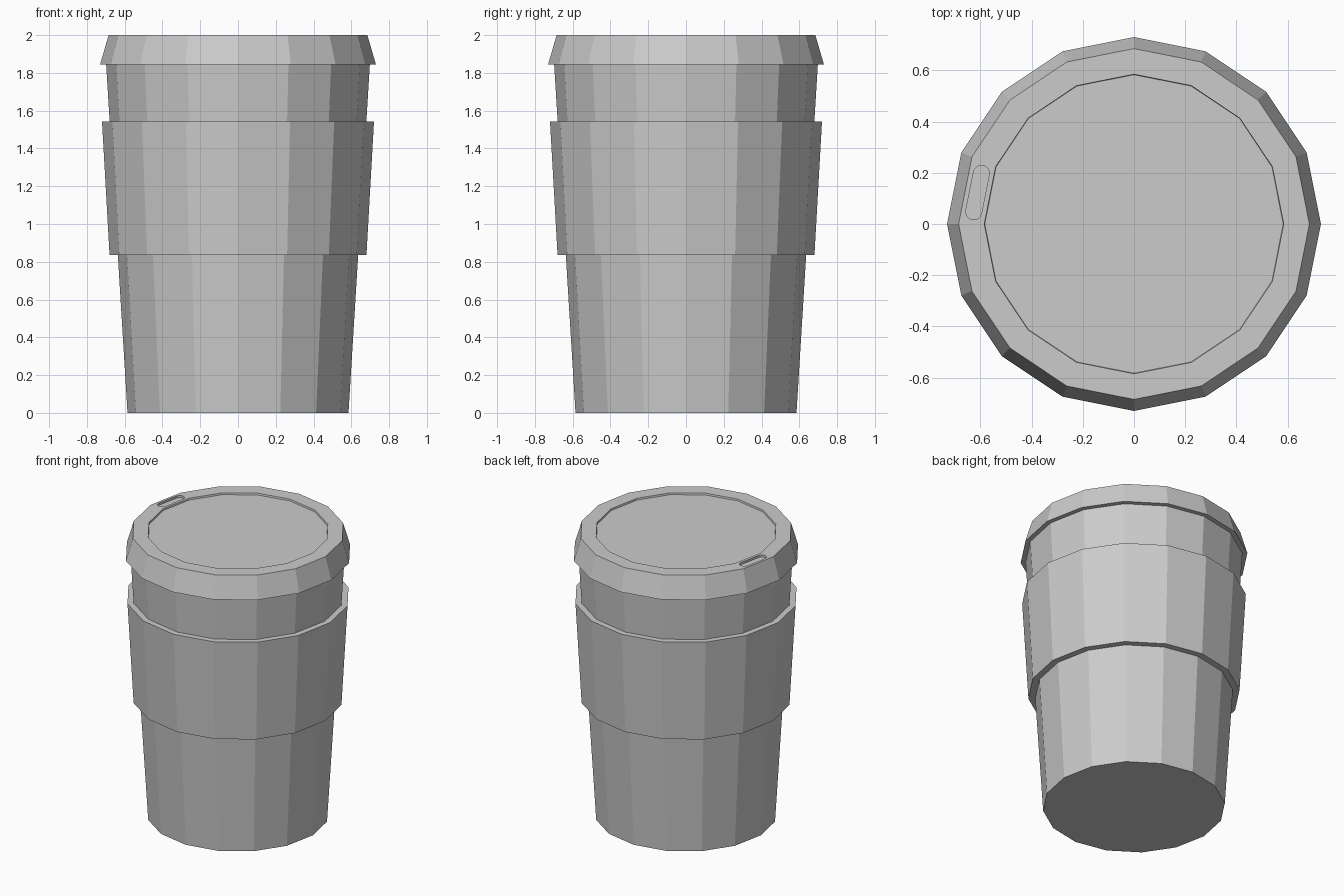
import bpy, bmesh, math
from mathutils import Matrix, Vector

if "Cube" in bpy.data.objects:
    bpy.data.objects.remove(bpy.data.objects["Cube"])

SIDES = 16


def finish(name, bm):
    bmesh.ops.recalc_face_normals(bm, faces=bm.faces)
    mesh = bpy.data.meshes.new(name)
    bm.to_mesh(mesh)
    bm.free()
    obj = bpy.data.objects.new(name, mesh)
    bpy.context.collection.objects.link(obj)
    return obj


def turned(name, profile, cap_start=False, cap_end=False, closed=False):
    """Faceted turned part from (radius, height) points."""
    bm = bmesh.new()
    rings = []
    for r, z in profile:
        angles = [2 * math.pi * i / SIDES for i in range(SIDES)]
        rings.append([bm.verts.new((r * math.cos(a), r * math.sin(a), z)) for a in angles])
    pairs = list(zip(rings, rings[1:]))
    if closed:
        pairs.append((rings[-1], rings[0]))
    for low, high in pairs:
        for i in range(SIDES):
            j = (i + 1) % SIDES
            bm.faces.new((low[i], low[j], high[j], high[i]))
    if cap_start:
        bm.faces.new(rings[0])
    if cap_end:
        bm.faces.new(rings[-1])
    return finish(name, bm)


def cup_radius(z):
    return 0.585 + 0.0613 * z


# Tapered cup, closed at the top by the lid
turned("cup", [(cup_radius(0), 0), (cup_radius(1.845), 1.845)], cap_start=True)

# Sleeve wrapped around the cup
turned("sleeve", [(cup_radius(0.835), 0.835), (0.68, 0.835),
                  (0.72, 1.542), (cup_radius(1.542), 1.542)], closed=True)

# Lid with a slightly sunken centre
lid = turned("lid", [(0.73, 1.845), (0.685, 2.0), (0.585, 2.0), (0.583, 1.988)],
             cap_start=True, cap_end=True)

# Rounded drinking slot pressed into the lid rim, parallel to one side
bm = bmesh.new()
half, radius, steps = 0.077, 0.031, 8
outline = []
for sign, start in ((1, 0), (-1, math.pi)):
    for i in range(steps + 1):
        a = start + math.pi * i / steps
        outline.append(bm.verts.new((radius * math.cos(a), sign * half + radius * math.sin(a), 0)))
base = bm.faces.new(outline)
up = bmesh.ops.extrude_face_region(bm, geom=[base])["geom"]
bmesh.ops.translate(bm, vec=(0, 0, 0.1), verts=[v for v in up if isinstance(v, bmesh.types.BMVert)])
bm.transform(Matrix.Translation((-0.611, 0.123, 1.985)) @ Matrix.Rotation(-math.pi / SIDES, 4, "Z"))
cutter = finish("slot_cutter", bm)
cutter.hide_render = True
cutter.hide_set(True)

cut = lid.modifiers.new("drinking_slot", "BOOLEAN")
cut.operation = "DIFFERENCE"
cut.solver = "EXACT"
cut.object = cutter
